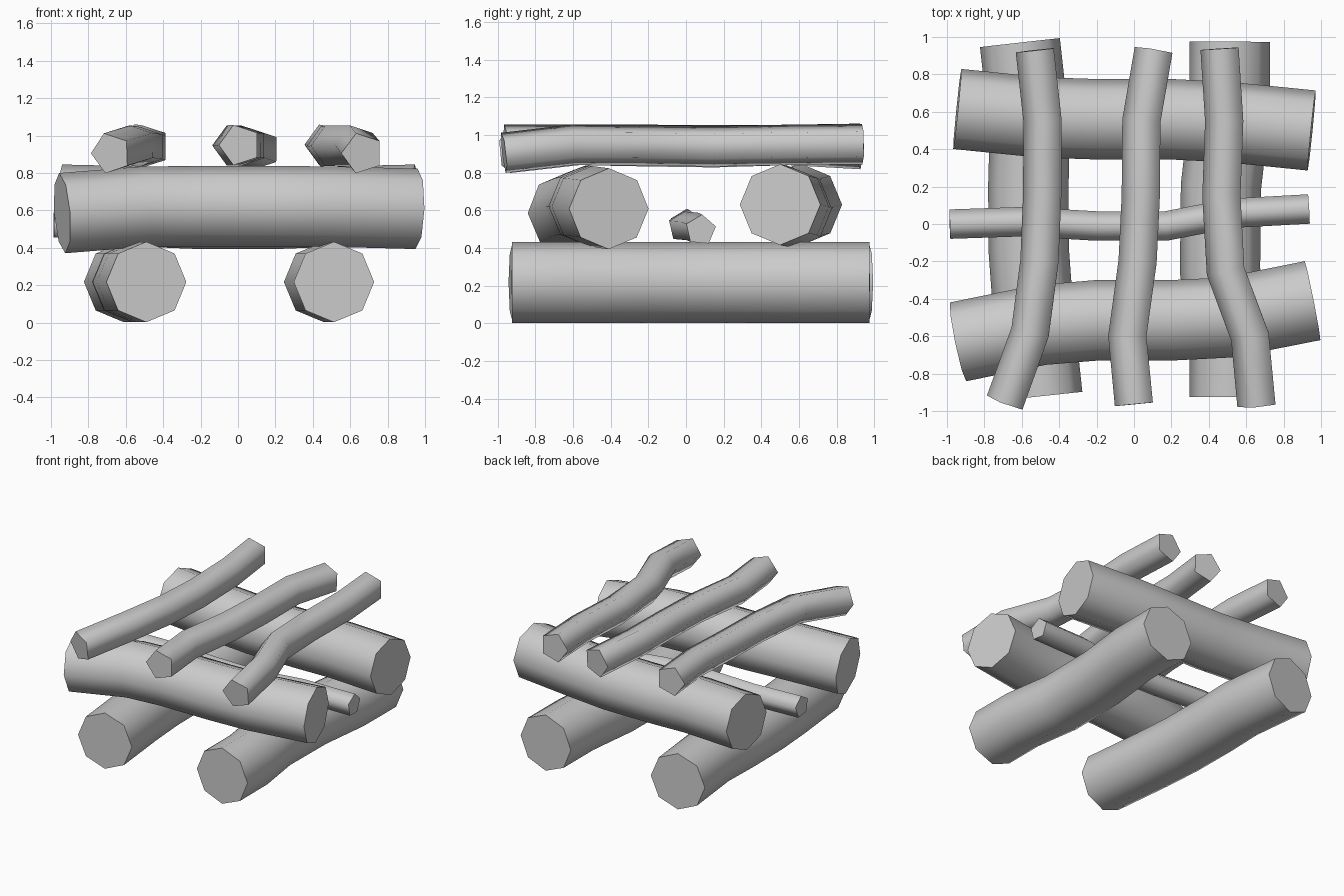
import bpy, bmesh
from math import cos, sin, pi, radians
from mathutils import Vector


def log(name, path, radius, sides, phase=0.0):
    """Sweep a regular polygon along a bent path, with flat sawn ends."""
    pts = [Vector(p) for p in path]
    bm = bmesh.new()
    rings = []
    for i, p in enumerate(pts):
        t = Vector((0, 0, 0))
        if i > 0:
            t += (p - pts[i - 1]).normalized()
        if i < len(pts) - 1:
            t += (pts[i + 1] - p).normalized()
        t.normalize()
        side = t.cross(Vector((0, 0, 1))).normalized()
        up = side.cross(t)
        rings.append([bm.verts.new(p + radius * (side * cos(a) + up * sin(a)))
                      for a in (phase + 2 * pi * k / sides for k in range(sides))])
    for r0, r1 in zip(rings, rings[1:]):
        for k in range(sides):
            j = (k + 1) % sides
            bm.faces.new((r0[k], r0[j], r1[j], r1[k])).smooth = True
    for ring in (rings[0], rings[-1]):
        cap = bm.faces.new(ring)
        for e in cap.edges:
            e.smooth = False
    bmesh.ops.recalc_face_normals(bm, faces=bm.faces[:])
    me = bpy.data.meshes.new(name)
    bm.to_mesh(me)
    bm.free()
    ob = bpy.data.objects.new(name, me)
    bpy.context.collection.objects.link(ob)
    return ob


R = 0.215

# Bottom layer: two thick logs running front to back
log("bottom_log_left", [(-0.49, -0.92, 0.217), (-0.54, -0.45, 0.217), (-0.562, -0.15, 0.217),
                        (-0.565, 0.2, 0.217), (-0.557, 0.5, 0.217), (-0.61, 0.97, 0.217)], R, 8)
log("bottom_log_right", [(0.513, -0.925, 0.217), (0.512, -0.6, 0.217), (0.46, -0.25, 0.217),
                         (0.465, 0.2, 0.217), (0.511, 0.6, 0.217), (0.513, 0.975, 0.217)], R, 8)

# Middle layer: two thick logs and a thin stick running across
log("cross_log_front", [(-0.94, -0.63, 0.585), (-0.5, -0.54, 0.62), (-0.2, -0.515, 0.622),
                        (0.2, -0.515, 0.622), (0.5, -0.5, 0.62), (0.955, -0.41, 0.608)], R, 8)
log("cross_log_back", [(-0.945, 0.615, 0.63), (-0.5, 0.57, 0.62), (-0.2, 0.56, 0.608),
                       (0.2, 0.56, 0.608), (0.5, 0.545, 0.62), (0.95, 0.5, 0.63)], R, 8)
log("thin_stick", [(-0.985, -0.003, 0.525), (-0.6, 0.01, 0.52), (-0.2, -0.013, 0.515),
                   (0.17, -0.013, 0.51), (0.52, 0.055, 0.505), (0.935, 0.078, 0.495)],
    0.083, 5, radians(95))

# Top layer: three thinner five-sided branches running front to back
branches = {
    "left": [(-0.68, -0.955, 0.905), (-0.545, -0.58, 0.947), (-0.495, -0.2, 0.94),
             (-0.48, 0.15, 0.935), (-0.478, 0.55, 0.947), (-0.52, 0.93, 0.953)],
    "middle": [(0.01, -0.963, 0.949), (-0.025, -0.6, 0.947), (0.03, -0.2, 0.947),
               (0.047, 0.15, 0.945), (0.05, 0.55, 0.947), (0.115, 0.927, 0.925)],
    "right": [(0.665, -0.967, 0.905), (0.63, -0.6, 0.947), (0.5, -0.25, 0.945),
              (0.478, 0.15, 0.94), (0.493, 0.55, 0.947), (0.468, 0.938, 0.951)],
}
for where, path in branches.items():
    log("top_branch_" + where, path, 0.113, 5, pi)
